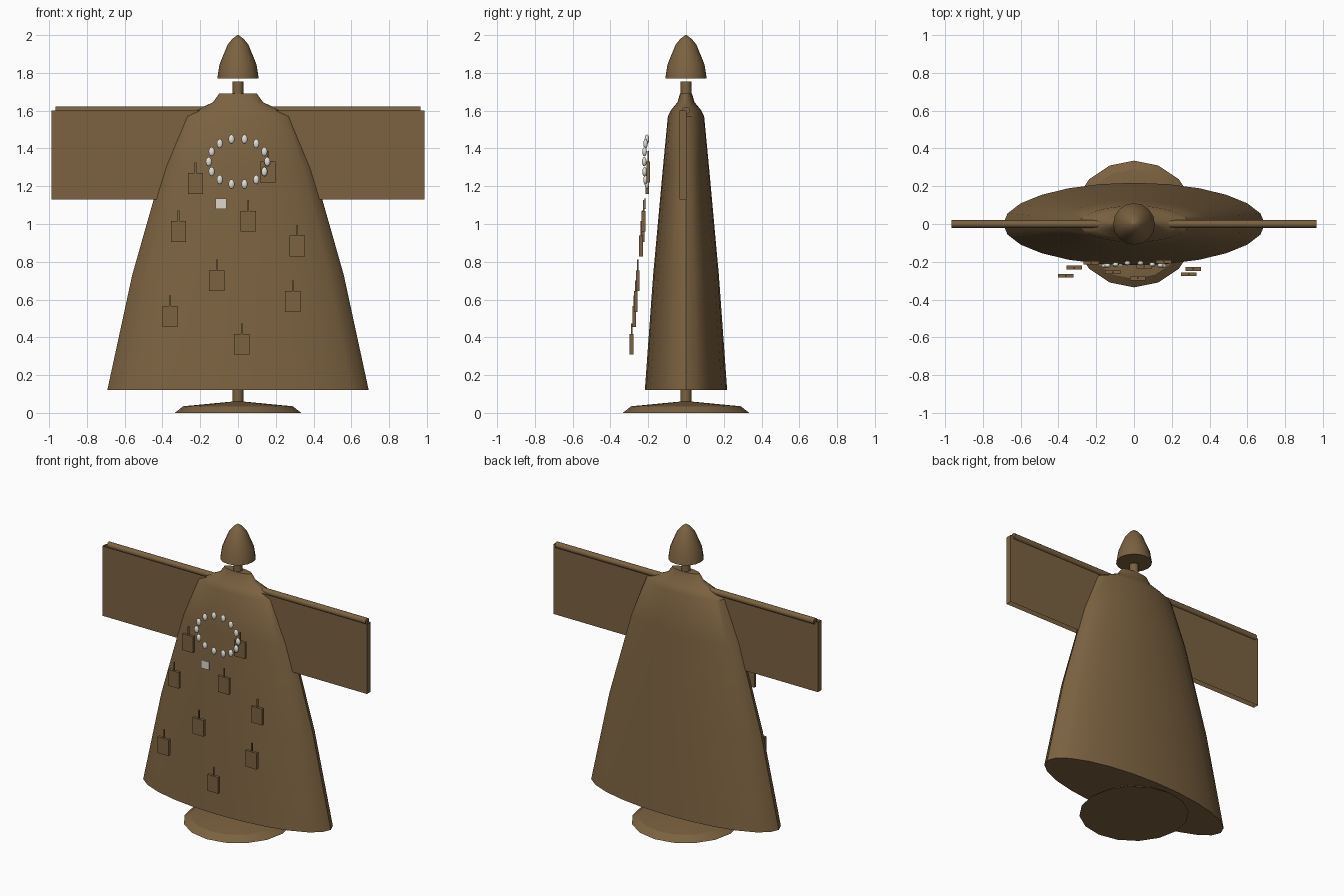
import bpy, bmesh, math
from mathutils import Matrix, Vector

if "Cube" in bpy.data.objects:
    bpy.data.objects.remove(bpy.data.objects["Cube"])


def material(name, rgb):
    m = bpy.data.materials.new(name)
    m.diffuse_color = (*rgb, 1)
    m.use_nodes = True
    m.node_tree.nodes["Principled BSDF"].inputs["Base Color"].default_value = m.diffuse_color
    return m


BROWN = material("brown_cloth", (0.20, 0.122, 0.052))
BONE = material("pale_bone", (0.75, 0.73, 0.67))
PATCH = material("pale_patch", (0.74, 0.67, 0.60))


def finish(name, bm, mat, smooth=0):
    """Turn a bmesh into an object; smooth is the sharp-edge angle in degrees."""
    bmesh.ops.recalc_face_normals(bm, faces=bm.faces)
    me = bpy.data.meshes.new(name)
    bm.to_mesh(me)
    bm.free()
    me.materials.append(mat)
    if smooth:
        for p in me.polygons:
            p.use_smooth = True
        me.set_sharp_from_angle(angle=math.radians(smooth))
    ob = bpy.data.objects.new(name, me)
    bpy.context.collection.objects.link(ob)
    return ob


def loft(name, profile, sides, mat, smooth=35):
    """Stack elliptical rings (z, half width, half depth) with closed ends."""
    bm = bmesh.new()
    rings = []
    for z, rx, ry in profile:
        rings.append([bm.verts.new((rx * math.cos(2 * math.pi * i / sides),
                                    ry * math.sin(2 * math.pi * i / sides), z))
                      for i in range(sides)])
    for a, b in zip(rings, rings[1:]):
        for i in range(sides):
            j = (i + 1) % sides
            bm.faces.new((a[i], a[j], b[j], b[i]))
    bm.faces.new(rings[0])
    bm.faces.new(rings[-1])
    return finish(name, bm, mat, smooth)


def add_box(bm, centre, size):
    bmesh.ops.create_cube(bm, size=1, matrix=Matrix.Translation(centre)
                          @ Matrix.Diagonal((*size, 1)))


# Stand: dished foot and central pole
loft("stand_foot", [(0, .335, .335), (.035, .29, .29), (.06, .03, .03)], 16, BROWN, 30)
loft("stand_pole", [(.04, .028, .028), (1.755, .028, .028)], 12, BROWN)

# Robe body: flattened flaring cone with shoulders and collar
loft("robe_body", [(.12, .692, .218), (.73, .56, .174), (1.3, .398, .122), (1.57, .29, .096),
                   (1.605, .215, .078), (1.645, .132, .045), (1.69, .10, .032)], 24, BROWN, 40)

# Pointed cap
loft("cap", [(1.77, .11, .11), (1.845, .098, .098), (1.95, .055, .055),
             (1.982, .028, .028), (2.0, .003, .003)], 16, BROWN, 40)

# Arm rod
bm = bmesh.new()
bmesh.ops.create_cone(bm, cap_ends=True, segments=12, radius1=.02, radius2=.02, depth=1.93,
                      matrix=Matrix.Translation((0, 0, 1.601)) @ Matrix.Rotation(math.pi / 2, 4, 'Y'))
finish("arm_rod", bm, BROWN, 40)

# Hanging sleeves: flat tubes, open at top and bottom
for side, label in ((-1, "left"), (1, "right")):
    bm = bmesh.new()
    add_box(bm, (side * .5935, -.016, 1.3645), (.787, .038, .471))
    open_ends = [f for f in bm.faces if abs(f.calc_center_median().z - 1.3645) > .1]
    bmesh.ops.delete(bm, geom=open_ends, context='FACES_ONLY')
    finish(label + "_sleeve", bm, BROWN)

# Hanging tags with cords, following the slope of the robe front
bm = bmesh.new()
for x, z in ((-.225, 1.215), (-.315, .96), (.055, 1.015), (.157, 1.275), (.313, .883),
             (-.112, .70), (-.36, .51), (.29, .59), (.02, .363)):
    y = -.2 - (1.27 - z) * .097
    add_box(bm, (x, y, z), (.082, .02, .11))
    add_box(bm, (x, y, z + .083), (.008, .008, .056))
finish("hanging_tags", bm, BROWN)

# Necklace: oval ring of elongated beads
bm = bmesh.new()
for i in range(14):
    a = 2 * math.pi * (i + .5) / 14
    p = Vector((.155 * math.sin(a), -.203 - .018 * abs(math.sin(a)), 1.33 + .122 * math.cos(a)))
    bmesh.ops.create_uvsphere(bm, u_segments=10, v_segments=6, radius=1,
                              matrix=Matrix.Translation(p) @ Matrix.Diagonal((.017, .012, .025, 1)))
finish("necklace_beads", bm, BONE, 50)

# Small pale patch
bm = bmesh.new()
add_box(bm, (-.09, -.217, 1.107), (.06, .009, .054))
finish("chest_patch", bm, PATCH)
